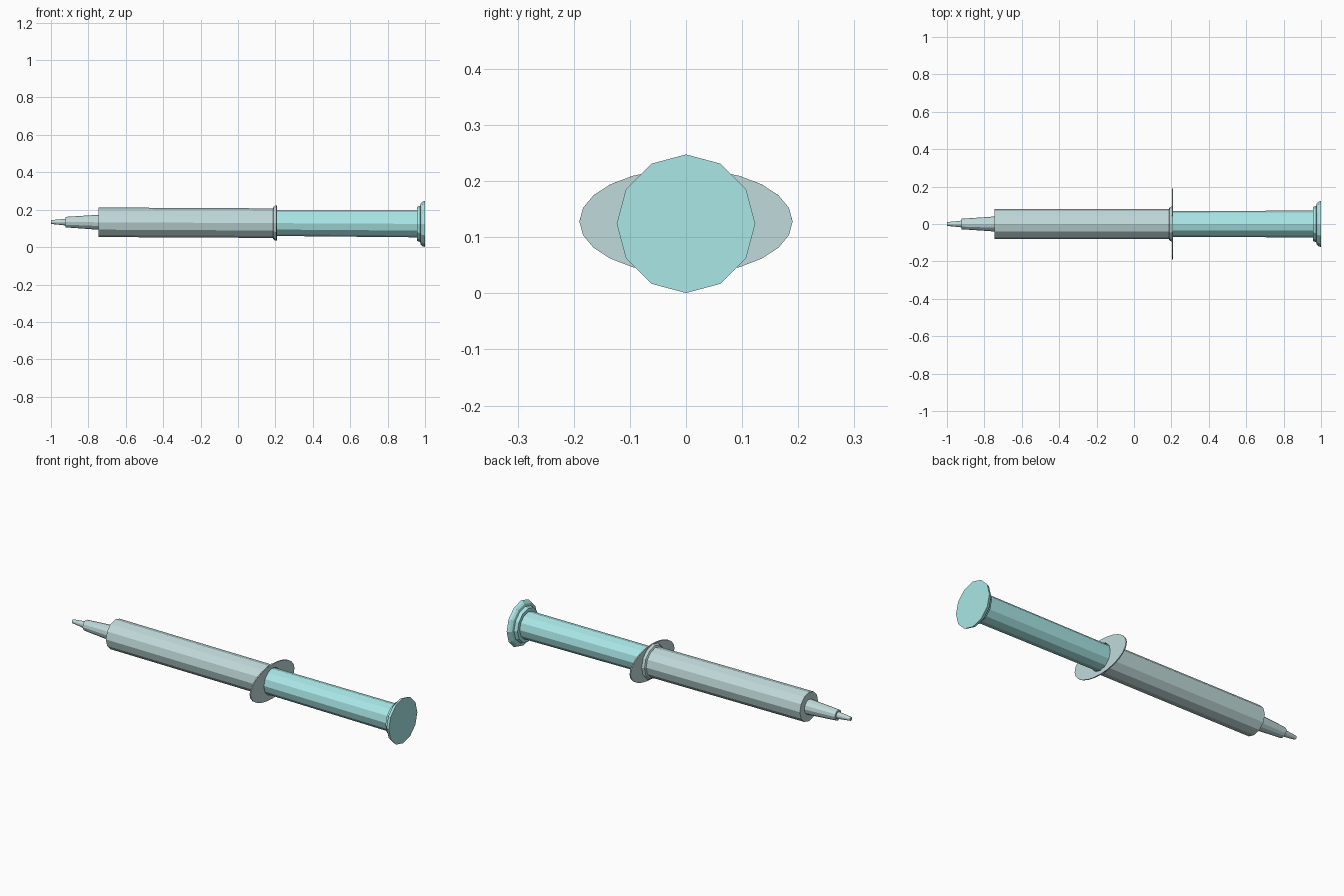
import bpy, bmesh
from math import cos, sin, tau

if "Cube" in bpy.data.objects:
    bpy.data.objects.remove(bpy.data.objects["Cube"])


def axis_z(x):
    # the syringe leans very slightly along its length
    return 0.129 - 0.005 * x


def material(name, color):
    m = bpy.data.materials.new(name)
    m.diffuse_color = (*color, 1)
    m.use_nodes = True
    m.node_tree.nodes["Principled BSDF"].inputs["Base Color"].default_value = m.diffuse_color
    return m


def sweep(name, profile, mat, sides=12, cap_start=True, cap_end=True):
    """Rings along x; each profile entry is (x, y radius, z radius)."""
    bm = bmesh.new()
    rings = []
    for x, ry, rz in profile:
        rings.append([bm.verts.new((x, ry * cos(tau * i / sides),
                                    axis_z(x) + rz * sin(tau * i / sides)))
                      for i in range(sides)])
    for a, b in zip(rings, rings[1:]):
        for i in range(sides):
            j = (i + 1) % sides
            bm.faces.new((a[i], a[j], b[j], b[i]))
    if cap_start:
        bm.faces.new(rings[0])
    if cap_end:
        bm.faces.new(rings[-1])
    bmesh.ops.remove_doubles(bm, verts=bm.verts, dist=1e-6)
    bmesh.ops.recalc_face_normals(bm, faces=bm.faces)
    me = bpy.data.meshes.new(name)
    bm.to_mesh(me)
    bm.free()
    me.materials.append(mat)
    ob = bpy.data.objects.new(name, me)
    bpy.context.collection.objects.link(ob)
    return ob


def lathe(name, profile, mat, **kw):
    return sweep(name, [(x, r, r) for x, r in profile], mat, **kw)


barrel_mat = material("barrel_grey", (0.53, 0.70, 0.70))
plunger_mat = material("plunger_teal", (0.40, 0.80, 0.80))

# Barrel with stepped nozzle, flared collar and a hollow mouth
lathe("barrel", [(-1.0, 0.010), (-0.922, 0.018), (-0.922, 0.028),
                 (-0.745, 0.040), (-0.745, 0.079), (0.186, 0.079),
                 (0.190, 0.088), (0.200, 0.094), (0.203, 0.094),
                 (0.208, 0.073), (0.10, 0.073)],
      barrel_mat, cap_end=False)

# Oval finger flange, open in the middle for the plunger
sweep("finger_flange", [(0.203, 0.073, 0.073), (0.203, 0.19, 0.094),
                        (0.209, 0.19, 0.094), (0.209, 0.073, 0.073)],
      barrel_mat, sides=24, cap_start=False, cap_end=False)

# Plunger rod with stepped thumb rest
lathe("plunger", [(0.05, 0.068), (0.2, 0.0685), (0.957, 0.072),
                  (0.957, 0.091), (0.974, 0.097), (0.977, 0.110),
                  (0.986, 0.119), (1.0, 0.1235)], plunger_mat)
